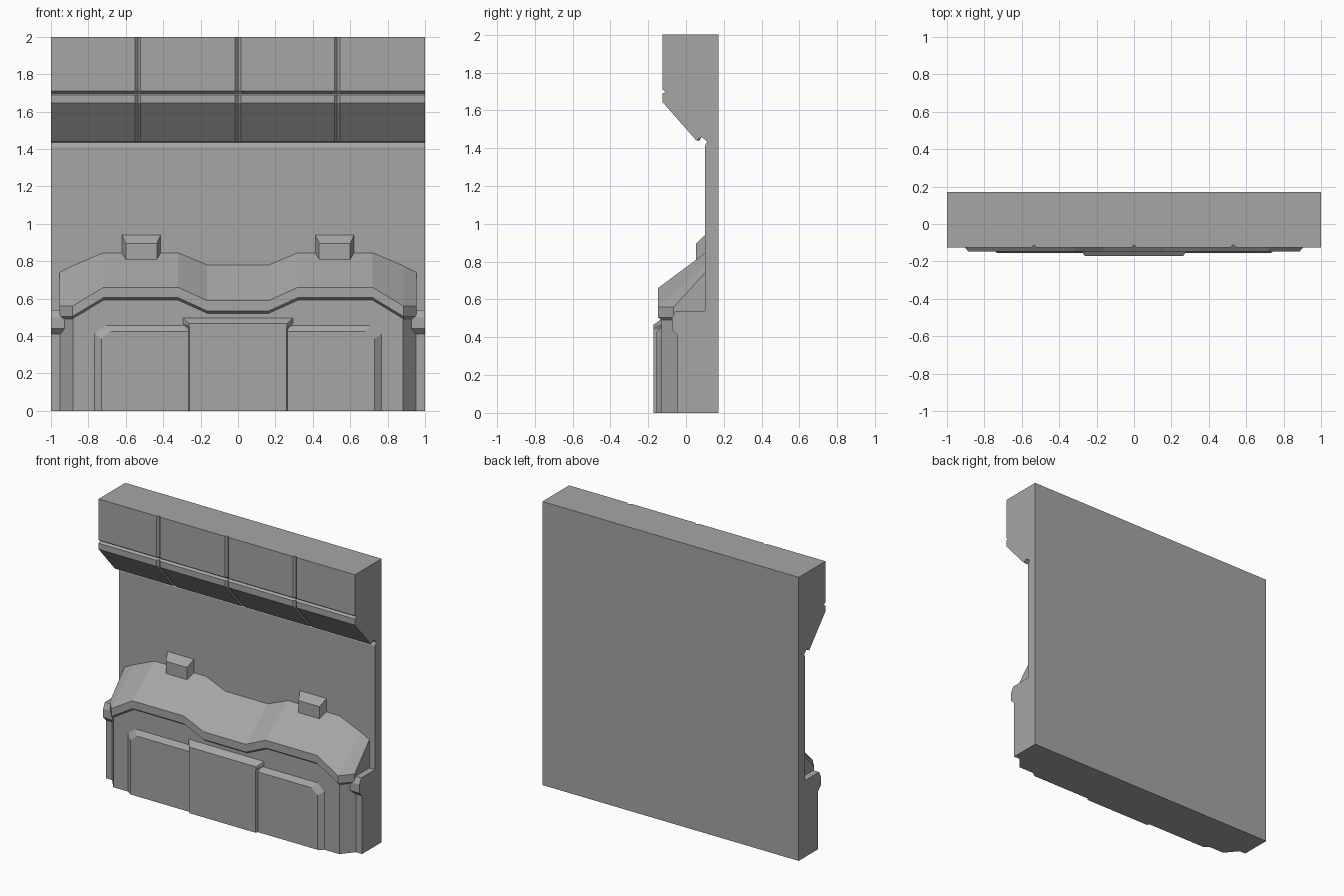
import bpy
import bmesh

cube = bpy.data.objects.get("Cube")
if cube:
    bpy.data.objects.remove(cube, do_unlink=True)

grey = bpy.data.materials.new("plain grey")
grey.use_nodes = True
colour = (0.38, 0.38, 0.38, 1)
grey.diffuse_color = colour
grey.node_tree.nodes["Principled BSDF"].inputs["Base Color"].default_value = colour


def loft(name, rings):
    """Join matching closed rings of points and cap both ends."""
    bm = bmesh.new()
    loops = [[bm.verts.new(p) for p in ring] for ring in rings]
    count = len(loops[0])
    for a, b in zip(loops, loops[1:]):
        for i in range(count):
            j = (i + 1) % count
            bm.faces.new((a[i], a[j], b[j], b[i]))
    bm.faces.new(loops[0])
    bm.faces.new(loops[-1])
    bmesh.ops.recalc_face_normals(bm, faces=bm.faces)
    mesh = bpy.data.meshes.new(name)
    bm.to_mesh(mesh)
    bm.free()
    mesh.materials.append(grey)
    obj = bpy.data.objects.new(name, mesh)
    bpy.context.collection.objects.link(obj)
    return obj


def section(x, profile):
    return [(x, y, z) for y, z in profile]


def raised(name, base, face, y_base, y_face):
    """Raised panel tapering from a base outline to a face outline in x, z."""
    return loft(name, [[(x, y_base, z) for x, z in base],
                       [(x, y_face, z) for x, z in face]])


def mirrored(half):
    """Complete a half outline across x = 0."""
    return half + [(-x, z) for x, z in reversed(half)]


# Wall with overhanging top, side ledges and V-shaped vertical grooves
BACK, WALL = 0.172, 0.1
FRONT = -0.125


def wall_profile(cut):
    upper = [(FRONT + cut, 2), (FRONT + cut, 1.71), (FRONT + 0.018, 1.698),
             (FRONT + cut, 1.688), (FRONT + cut, 1.645), (0.055 + cut, 1.44)]
    lower = [(0.082, 1.46), (0.112, 1.435), (WALL, 1.41), (WALL, 0.54),
             (-0.055, 0.54), (-0.075, 0.5), (-0.075, 0.44),
             (-0.045, 0.41), (-0.045, 0), (BACK, 0)]
    return [(BACK, 2)] + upper + lower


stations = [(-1, 0)]
for groove in (-0.535, 0, 0.53):
    stations += [(groove - 0.015, 0), (groove, 0.015), (groove + 0.015, 0)]
stations.append((1, 0))
loft("wall", [section(x, wall_profile(cut)) for x, cut in stations])

# Wavy hood and the body below it share these stations:
# x, front y, top z at wall, top z at front edge, lip bottom z
half = [(0.955, -0.065, 0.74, 0.56, 0.505),
        (0.885, -0.148, 0.775, 0.56, 0.505),
        (0.72, -0.148, 0.845, 0.66, 0.605),
        (0.32, -0.148, 0.845, 0.66, 0.605),
        (0.165, -0.148, 0.78, 0.59, 0.535)]
wave = [(-x, *rest) for x, *rest in half] + half[::-1]

hood, body = [], []
for x, front, top, edge, lip in wave:
    hood.append(section(x, [(0.12, top), (WALL, top), (front, edge), (front, lip),
                            (front + 0.02, lip - 0.015), (0.12, lip - 0.015)]))
    inner = -0.13 if abs(x) < 0.9 else -0.045
    body.append(section(x * 0.996, [(0.12, 0), (inner, 0),
                                    (inner, lip - 0.005), (0.12, lip - 0.005)]))
loft("hood", hood)
loft("body", body)

# Broad raised panel with clipped top corners
raised("body_panel",
       mirrored([(0.78, 0), (0.78, 0.42), (0.72, 0.47)]),
       mirrored([(0.73, 0), (0.73, 0.385), (0.68, 0.425)]), -0.12, -0.156)

# Central panel with a flared top
raised("centre_panel",
       mirrored([(0.275, 0), (0.275, 0.44), (0.298, 0.47), (0.298, 0.5)]),
       mirrored([(0.258, 0), (0.258, 0.44), (0.262, 0.455), (0.262, 0.466)]),
       -0.125, -0.172)

# Small bevelled blocks above the hood
for side, name in ((-1, "right_block"), (1, "left_block")):
    mid = side * 0.517
    raised(name,
           [(mid + x, z) for x, z in mirrored([(0.103, 0.78), (0.103, 0.94)])],
           [(mid + x, z) for x, z in mirrored([(0.083, 0.78), (0.083, 0.895)])],
           WALL, 0.052)
